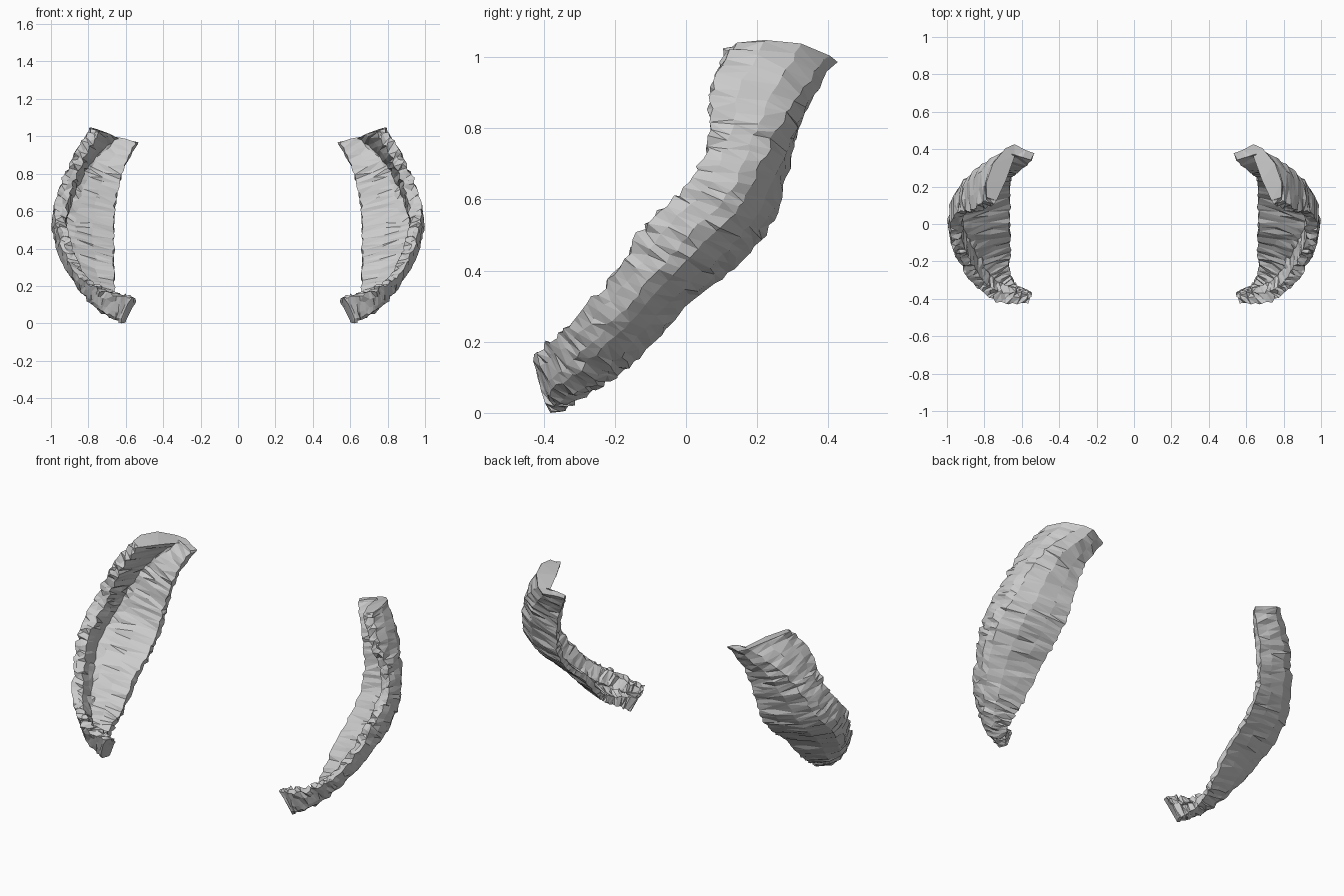
import bpy, bmesh, random
from mathutils import Vector

if "Cube" in bpy.data.objects:
    bpy.data.objects.remove(bpy.data.objects["Cube"])

random.seed(4)

# Stations from bottom to top: front rim, outer corner, inner back edge
STATIONS = [
    ((.57, -.42, .155), (.635, -.395, .03), (.60, -.345, .02)),
    ((.705, -.42, .18), (.72, -.375, .06), (.645, -.30, .05)),
    ((.805, -.37, .225), (.815, -.29, .13), (.67, -.225, .10)),
    ((.88, -.29, .30), (.89, -.18, .235), (.665, -.125, .17)),
    ((.945, -.19, .42), (.955, -.055, .365), (.665, .00, .315)),
    ((.975, -.11, .55), (.99, .065, .485), (.665, .135, .42)),
    ((.975, .01, .665), (.97, .175, .605), (.665, .235, .535)),
    ((.935, .065, .79), (.915, .25, .76), (.65, .285, .675)),
    ((.87, .075, .93), (.84, .335, .89), (.61, .315, .83)),
    ((.79, .14, 1.05), (.69, .43, 1.01), (.535, .375, .985)),
]
STEPS = 7
THICK = .065


def spline(p0, p1, p2, p3, t):
    """Smooth interpolation between p1 and p2."""
    return .5 * (2 * p1 + (p2 - p0) * t + (2 * p0 - 5 * p1 + 4 * p2 - p3) * t * t
                 + (3 * p1 - p0 - 3 * p2 + p3) * t ** 3)


def sections():
    rows = [[Vector(p) for p in s] for s in STATIONS]
    n = len(rows)
    for i in range(n - 1):
        for k in range(STEPS + (i == n - 2)):
            idx = [max(0, min(n - 1, i + d)) for d in (-1, 0, 1, 2)]
            abc = [spline(*(rows[j][c] for j in idx), k / STEPS) for c in range(3)]
            yield (i + k / STEPS) / (n - 1), abc


def channel_profile(h, a, b, c):
    """Closed L-shaped loop: outer skin, then the inner skin back."""
    side, back = (a - b).normalized(), (c - b).normalized()
    la, lc = (a - b).length, (c - b).length
    low = max(0, 1 - h / .18)                 # solid knob at the bottom
    fill = max(.15, .75 - h)                  # softer inner corner low down
    ti = min(THICK + .06 * low, lc * .8)
    tb = min(.035 + .06 * low, la * .6)
    top = Vector((.02, 0, .03)) * max(0, (h - .85) / .15) + Vector((.006, 0, 0))
    outer = [a, a.lerp(b, .3) + top, a.lerp(b, .65) + top,
             b + side * la * .1 + back * lc * .04,
             b.lerp(c, .35) - side * .01, b.lerp(c, .7) - side * .006, c]
    inner = [c + side * tb, b.lerp(c, .65) + side * tb,
             b.lerp(c, .35) + side * tb * (1 + .4 * fill),
             b + side * (tb + la * .3 * fill) + back * (ti + .02 * fill),
             a.lerp(b, .4) + back * ti * 1.05, a + back * ti * .95, a + back * ti * .5]
    return outer + inner


def jitter(amount):
    return Vector([random.uniform(-1, 1) for _ in range(3)]) * amount


# Rough curved side shell
bm = bmesh.new()
rings = []
for h, (a, b, c) in sections():
    rings.append([bm.verts.new(p + jitter(.007)) for p in channel_profile(h, a, b, c)])
for r0, r1 in zip(rings, rings[1:]):
    m = len(r0)
    for k in range(m):
        bm.faces.new((r0[k], r0[(k + 1) % m], r1[(k + 1) % m], r1[k]))
bm.faces.new(rings[0])
bm.faces.new(rings[-1])
bmesh.ops.triangulate(bm, faces=bm.faces[:])

# Chipped rims along the front edge
for ring in rings:
    for v in (ring[0], ring[-1], ring[-2]):
        v.co += jitter(.008)
bottom = min(v.co.z for v in bm.verts)
for v in bm.verts:
    v.co.z -= bottom
bmesh.ops.recalc_face_normals(bm, faces=bm.faces[:])

mesh = bpy.data.meshes.new("side_shells")
bm.to_mesh(mesh)
bm.free()
shells = bpy.data.objects.new("side_shells", mesh)
bpy.context.collection.objects.link(shells)

# Matching shell on the other side
mirror = shells.modifiers.new("mirror", 'MIRROR')
mirror.use_axis[0] = True
